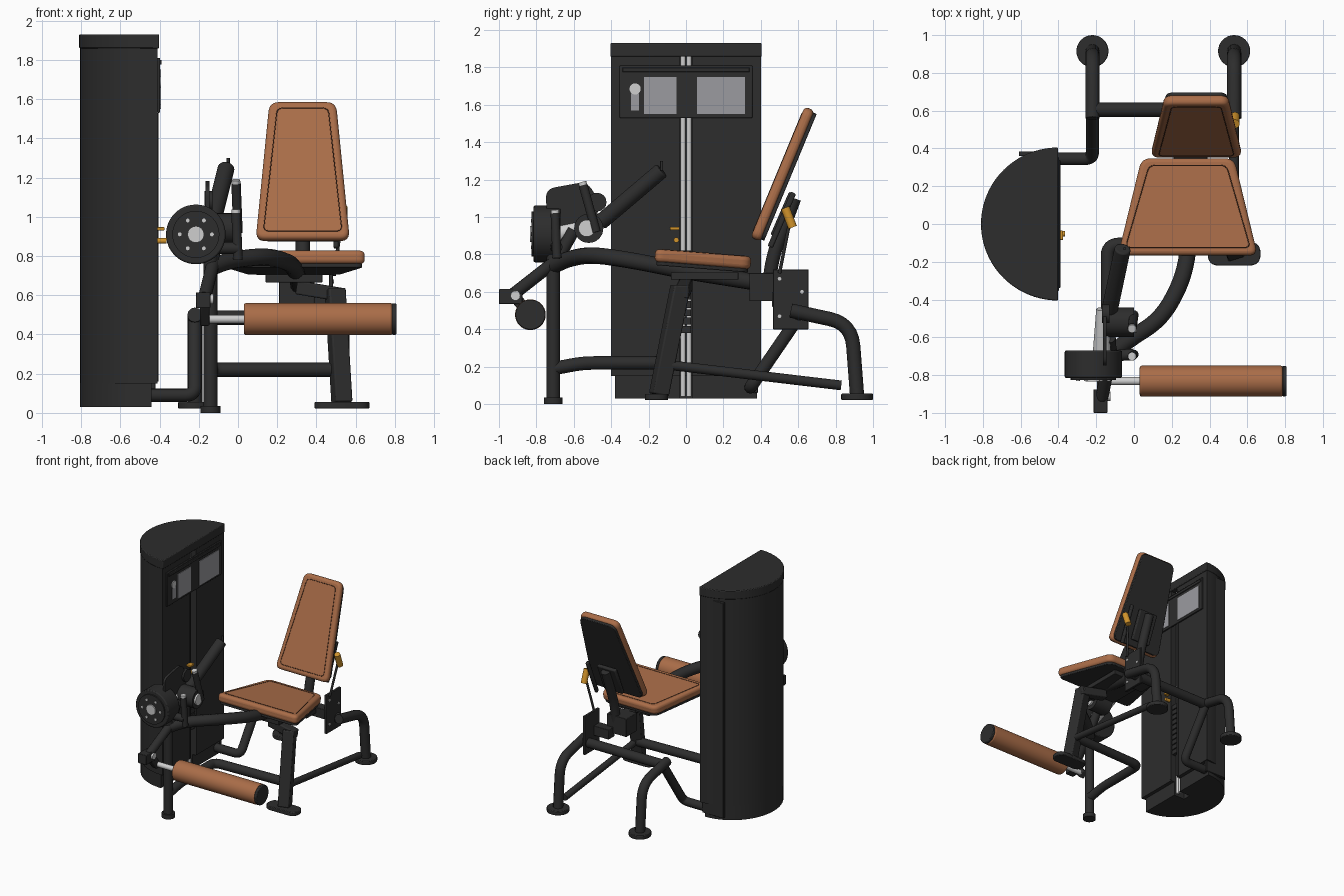
import bpy, bmesh, math
from mathutils import Vector, Matrix

if "Cube" in bpy.data.objects:
    bpy.data.objects.remove(bpy.data.objects["Cube"])
scene = bpy.context.scene
parts = []


def material(name, rgb):
    m = bpy.data.materials.new(name)
    m.use_nodes = True
    m.diffuse_color = (*rgb, 1)
    for n in m.node_tree.nodes:
        if n.type == 'BSDF_PRINCIPLED':
            n.inputs["Base Color"].default_value = (*rgb, 1)
            n.inputs["Roughness"].default_value = 0.6
    return m


BLACK = material("charcoal", (0.026, 0.026, 0.026))
BROWN = material("brown_leather", (0.40, 0.152, 0.065))
STITCH = material("dark_stitching", (0.07, 0.028, 0.014))
STEEL = material("light_steel", (0.62, 0.62, 0.62))
GREY = material("placard_grey", (0.33, 0.33, 0.35))
ORANGE = material("orange", (0.65, 0.30, 0.025))


def add(name, data, mat):
    o = bpy.data.objects.new(name, data)
    scene.collection.objects.link(o)
    data.materials.append(mat)
    parts.append(o)
    return o


def bevel(o, width, segments=2):
    b = o.modifiers.new("bevel", 'BEVEL')
    b.width, b.segments, b.limit_method = width, segments, 'ANGLE'
    return o


def from_bmesh(name, bm, mat, matrix=None):
    if matrix:
        bm.transform(matrix)
    bmesh.ops.recalc_face_normals(bm, faces=bm.faces)
    me = bpy.data.meshes.new(name)
    bm.to_mesh(me)
    bm.free()
    return add(name, me, mat)


def box(name, x, y, z, mat=BLACK, edge=0.004):
    """Box from three (min, max) ranges."""
    bm = bmesh.new()
    bmesh.ops.create_cube(bm, size=1)
    size = [b - a for a, b in (x, y, z)]
    mid = [(a + b) / 2 for a, b in (x, y, z)]
    o = from_bmesh(name, bm, mat, Matrix.Translation(mid) @ Matrix.Diagonal((*size, 1)))
    return bevel(o, edge) if edge else o


def along(a, b):
    a, b = Vector(a), Vector(b)
    return Matrix.Translation((a + b) / 2) @ (b - a).to_track_quat('Z', 'Y').to_matrix().to_4x4()


def rod(name, a, b, r, mat=BLACK, r2=None, sides=32):
    bm = bmesh.new()
    bmesh.ops.create_cone(bm, cap_ends=True, segments=sides, radius1=r,
                          radius2=r if r2 is None else r2, depth=(Vector(b) - Vector(a)).length)
    return from_bmesh(name, bm, mat, along(a, b))


def beam(name, a, b, w, h, mat=BLACK):
    bm = bmesh.new()
    bmesh.ops.create_cube(bm, size=1)
    m = along(a, b) @ Matrix.Diagonal((w, h, (Vector(b) - Vector(a)).length, 1))
    return bevel(from_bmesh(name, bm, mat, m), 0.008)


def fillet(points, d, closed=False, n=6):
    pts = [Vector(p) for p in points]
    out = []
    for i, p in enumerate(pts):
        if not closed and i in (0, len(pts) - 1):
            out.append(p)
            continue
        q, s = pts[i - 1] - p, pts[(i + 1) % len(pts)] - p
        a = p + q.normalized() * min(d, q.length * 0.48)
        b = p + s.normalized() * min(d, s.length * 0.48)
        for k in range(n + 1):
            t = k / n
            out.append(a * (1 - t) ** 2 + p * 2 * t * (1 - t) + b * t * t)
    return out


def tube(name, points, r, mat=BLACK, bend=0.09, closed=False):
    pts = fillet(points, bend, closed)
    cu = bpy.data.curves.new(name, 'CURVE')
    cu.dimensions, cu.bevel_depth, cu.bevel_resolution, cu.use_fill_caps = '3D', r, 4, True
    sp = cu.splines.new('POLY')
    sp.points.add(len(pts) - 1)
    sp.use_cyclic_u = closed
    for sp_pt, p in zip(sp.points, pts):
        sp_pt.co = (*p, 1)
    return add(name, cu, mat)


def prism(name, outline, z0, z1, mat=BLACK, matrix=None):
    bm = bmesh.new()
    f = bm.faces.new([bm.verts.new((p[0], p[1], z0)) for p in outline])
    top = bmesh.ops.extrude_face_region(bm, geom=[f])["geom"]
    bmesh.ops.translate(bm, vec=(0, 0, z1 - z0),
                        verts=[v for v in top if isinstance(v, bmesh.types.BMVert)])
    return from_bmesh(name, bm, mat, matrix)


# Weight tower: half-round shell with a slot down its flat face
def half_round(face, rx, ry, slot=0):
    pts = [(face - rx * math.sin(math.pi * i / 40), ry * math.cos(math.pi * i / 40))
           for i in range(41)]
    if slot:
        pts += [(face, -slot), (face - 0.1, -slot), (face - 0.1, slot), (face, slot)]
    return pts


prism("tower_shell", half_round(-0.41, 0.395, 0.4, 0.034), 0.15, 1.86)
prism("tower_base", half_round(-0.44, 0.365, 0.38, 0.034), 0.03, 0.152)
bevel(prism("tower_cap", half_round(-0.402, 0.408, 0.405), 1.858, 1.93), 0.006)
box("tower_rear_rib", (-0.61, -0.42), (0.36, 0.385), (0.06, 1.84))
for s in (-1, 1):
    rod("guide_rod", (-0.46, s * 0.016, 0.04), (-0.46, s * 0.016, 1.86), 0.014, STEEL, sides=16)
    box("slot_trim", (-0.412, -0.405), (s * 0.043 - 0.008, s * 0.043 + 0.008), (0.16, 1.53), edge=0)
for i in range(10):
    z = 0.38 + i * 0.045
    box("weight_plate", (-0.49, -0.412), (-0.026, 0.026), (z, z + 0.037), edge=0)

# Instruction panel
box("panel", (-0.412, -0.398), (-0.355, 0.355), (1.53, 1.81))
box("panel_top_bar", (-0.40, -0.39), (-0.34, 0.34), (1.775, 1.80))
for y in ((-0.225, -0.05), (0.06, 0.315)):
    box("placard", (-0.4, -0.393), y, (1.55, 1.75), GREY, 0)
box("panel_icon_body", (-0.4, -0.393), (-0.295, -0.25), (1.57, 1.66), GREY, 0)
rod("panel_icon_head", (-0.4, -0.272, 1.685), (-0.392, -0.272, 1.685), 0.03, STEEL)
box("selector_pin", (-0.42, -0.375), (-0.085, -0.035), (0.93, 0.948), ORANGE)
rod("selector_knob", (-0.42, -0.052, 0.877), (-0.365, -0.052, 0.877), 0.014, ORANGE)


# Padded seat and backrest with backing plates and stitching
def trapezoid(front, back, length, inset=0):
    h = length / 2 - inset
    a, b = front - inset, back - inset
    return [(-a, -h, 0), (a, -h, 0), (b, h, 0), (-b, h, 0)]


def pad(name, front, back, length, thick, place):
    shape = fillet(trapezoid(front, back, length), 0.05, True)
    bevel(prism(name, shape, -thick / 2, thick / 2, BROWN, place), 0.022, 4)
    plate = fillet(trapezoid(front, back, length, 0.012), 0.05, True)
    bevel(prism(name + "_backing", plate, -thick / 2 - 0.018, -thick / 2 + 0.004, BLACK, place), 0.004)
    seam = [place @ (Vector(p) + Vector((0, 0, thick / 2)))
            for p in trapezoid(front, back, length, 0.04)]
    tube(name + "_stitching", seam, 0.0025, STITCH, 0.03, True)


pad("seat_cushion", 0.37, 0.245, 0.515, 0.068,
    Matrix.Translation((0.285, 0.09, 0.775)) @ Matrix.Rotation(math.radians(-4.5), 4, 'X'))
pad("backrest_cushion", 0.24, 0.17, 0.758, 0.056,
    Matrix.Translation((0.33, 0.516, 1.23)) @ Matrix.Rotation(math.radians(67.5), 4, 'X'))

# Seat carriage and backrest support
box("seat_bracket", (0.14, 0.43), (-0.08, 0.28), (0.665, 0.705))
box("seat_column", (0.21, 0.39), (0.34, 0.48), (0.55, 0.70))
tube("backrest_post", [(0.33, 0.44, 0.6), (0.33, 0.46, 0.78), (0.33, 0.58, 1.1)], 0.036)
beam("backrest_mount", (0.33, 0.465, 0.9), (0.33, 0.565, 1.13), 0.17, 0.03)
box("adjuster_plate", (0.465, 0.485), (0.465, 0.655), (0.40, 0.72))
for y, z in ((0.5, 0.67), (0.5, 0.47), (0.62, 0.6)):
    rod("plate_bolt", (0.48, y, z), (0.49, y, z), 0.01, STEEL, sides=12)
box("adjuster_arm", (0.33, 0.47), (0.46, 0.54), (0.52, 0.6))
rod("adjuster_lever", (0.49, 0.50, 0.70), (0.53, 0.56, 1.0), 0.009)
rod("adjuster_grip", (0.535, 0.57, 0.945), (0.535, 0.53, 1.05), 0.024, ORANGE)
beam("lever_guard", (0.50, 0.45, 0.84), (0.50, 0.575, 1.13), 0.025, 0.03)

# Main frame tubes
tube("seat_rail", [(-0.14, -0.71, 0.74), (-0.04, -0.62, 0.78), (0.15, -0.5, 0.80),
                   (0.27, -0.27, 0.765), (0.3, 0.0, 0.71), (0.31, 0.38, 0.65)], 0.044, bend=0.12)
rod("front_post", (-0.14, -0.71, 0.035), (-0.14, -0.71, 0.80), 0.036)
rod("front_post_foot", (-0.14, -0.71, 0), (-0.14, -0.71, 0.036), 0.05)
tube("floor_rail", [(-0.14, -0.71, 0.19), (-0.14, -0.55, 0.22), (-0.14, -0.11, 0.22),
                    (0.5, -0.09, 0.22)], 0.036, bend=0.06)
beam("front_leg", (0.53, -0.145, 0.05), (0.495, -0.03, 0.63), 0.09, 0.09)
beam("leg_bracket", (0.3, 0.0, 0.64), (0.54, -0.02, 0.60), 0.07, 0.07)
foot = fillet([(0.39, -0.22, 0), (0.67, -0.22, 0), (0.67, -0.095, 0), (0.39, -0.095, 0)], 0.06, True)
bevel(prism("front_leg_foot", foot, 0.022, 0.055), 0.005)
rod("side_brace", (0.53, -0.10, 0.21), (0.53, 0.83, 0.10), 0.026)
for x in (-0.22, 0.53):
    tube("rear_leg", [(x, 0.915, 0.04), (x, 0.885, 0.43), (x, 0.56, 0.50)], 0.038, bend=0.12)
    bevel(rod("rear_foot", (x, 0.915, 0.022), (x, 0.915, 0.056), 0.085), 0.005)
rod("rear_cross_tube", (-0.22, 0.605, 0.485), (0.53, 0.605, 0.485), 0.038)
tube("tower_link", [(-0.22, 0.605, 0.47), (-0.22, 0.345, 0.09), (-0.5, 0.345, 0.09)], 0.034, bend=0.05)

# Pivot wheel with steel hub and bolts
wx, wz = -0.215, 0.91
bevel(rod("pivot_wheel", (wx, -0.815, wz), (wx, -0.67, wz), 0.152, sides=48), 0.008)
rod("pivot_cover", (wx, -0.825, wz), (wx, -0.81, wz), 0.12, sides=48)
rod("pivot_hub", (wx, -0.835, wz), (wx, -0.82, wz), 0.042, STEEL)
for i in range(6):
    a = i * math.pi / 3
    x, z = wx + 0.082 * math.cos(a), wz + 0.082 * math.sin(a)
    rod("hub_bolt", (x, -0.83, z), (x, -0.82, z), 0.01, STEEL, sides=12)
rod("pivot_shaft", (-0.17, -0.68, 0.91), (-0.17, -0.45, 0.98), 0.048, STEEL, 0.03)

# Range adjuster, handles and lever above the pivot
profile = [(-0.74, 0.88), (-0.75, 1.15), (-0.53, 1.19), (-0.46, 1.08), (-0.5, 0.9)]
axes = Matrix(((0, 0, 1, 0), (1, 0, 0, 0), (0, 1, 0, 0), (0, 0, 0, 1)))
prism("range_plate", fillet([(*p, 0) for p in profile], 0.05, True), -0.165, -0.145, BLACK, axes)
rod("range_gear", (-0.17, -0.475, 1.08), (-0.13, -0.475, 1.08), 0.05, sides=16)
rod("lever_hub", (-0.15, -0.52, 0.94), (0.0, -0.52, 0.94), 0.078)
rod("lever_hub_cap", (-0.01, -0.53, 0.94), (0.015, -0.53, 0.94), 0.045, STEEL)
bevel(rod("input_lever", (-0.13, -0.46, 0.97), (-0.06, -0.13, 1.25), 0.043), 0.008)
rod("lever_pin", (-0.05, -0.13, 1.25), (-0.05, -0.13, 1.30), 0.008)
for a, b in (((0.0, -0.69, 0.78), (-0.01, -0.70, 1.02)), ((0.0, -0.48, 0.92), (-0.01, -0.55, 1.17))):
    tip = Vector(b) + (Vector(b) - Vector(a)).normalized() * 0.018
    rod("stop_handle", a, b, 0.024)
    rod("stop_handle_tip", b, tip, 0.022, STEEL)
rod("handle_link", (-0.14, -0.70, 0.84), (0.0, -0.69, 0.84), 0.03)

# Swing arm and leg roller
tube("swing_arm", [(-0.17, -0.92, 0.59), (-0.125, -0.69, 0.77), (-0.13, -0.6, 0.93)], 0.034, bend=0.05)
box("arm_block", (-0.215, -0.14), (-1.0, -0.875), (0.535, 0.615))
rod("arm_bolt", (-0.15, -0.912, 0.58), (-0.125, -0.912, 0.58), 0.026, STEEL)
beam("roller_bracket", (-0.17, -0.92, 0.58), (-0.17, -0.82, 0.46), 0.05, 0.06)
rod("roller_axle", (-0.18, -0.832, 0.478), (0.04, -0.832, 0.478), 0.021, STEEL)
bevel(rod("leg_roller", (0.03, -0.832, 0.478), (0.788, -0.832, 0.478), 0.082, BROWN, sides=40), 0.012, 3)
bevel(rod("roller_end_cap", (0.784, -0.832, 0.478), (0.808, -0.832, 0.478), 0.08, sides=40), 0.006)

# Turn tubes into meshes and smooth the round parts
bpy.ops.object.select_all(action='DESELECT')
for o in parts:
    o.select_set(True)
bpy.context.view_layer.objects.active = next(o for o in parts if o.type == 'CURVE')
for o in parts:
    o.select_set(o.type == 'CURVE')
bpy.ops.object.convert(target='MESH')
for o in parts:
    o.select_set(True)
bpy.ops.object.shade_smooth_by_angle(angle=math.radians(35))
